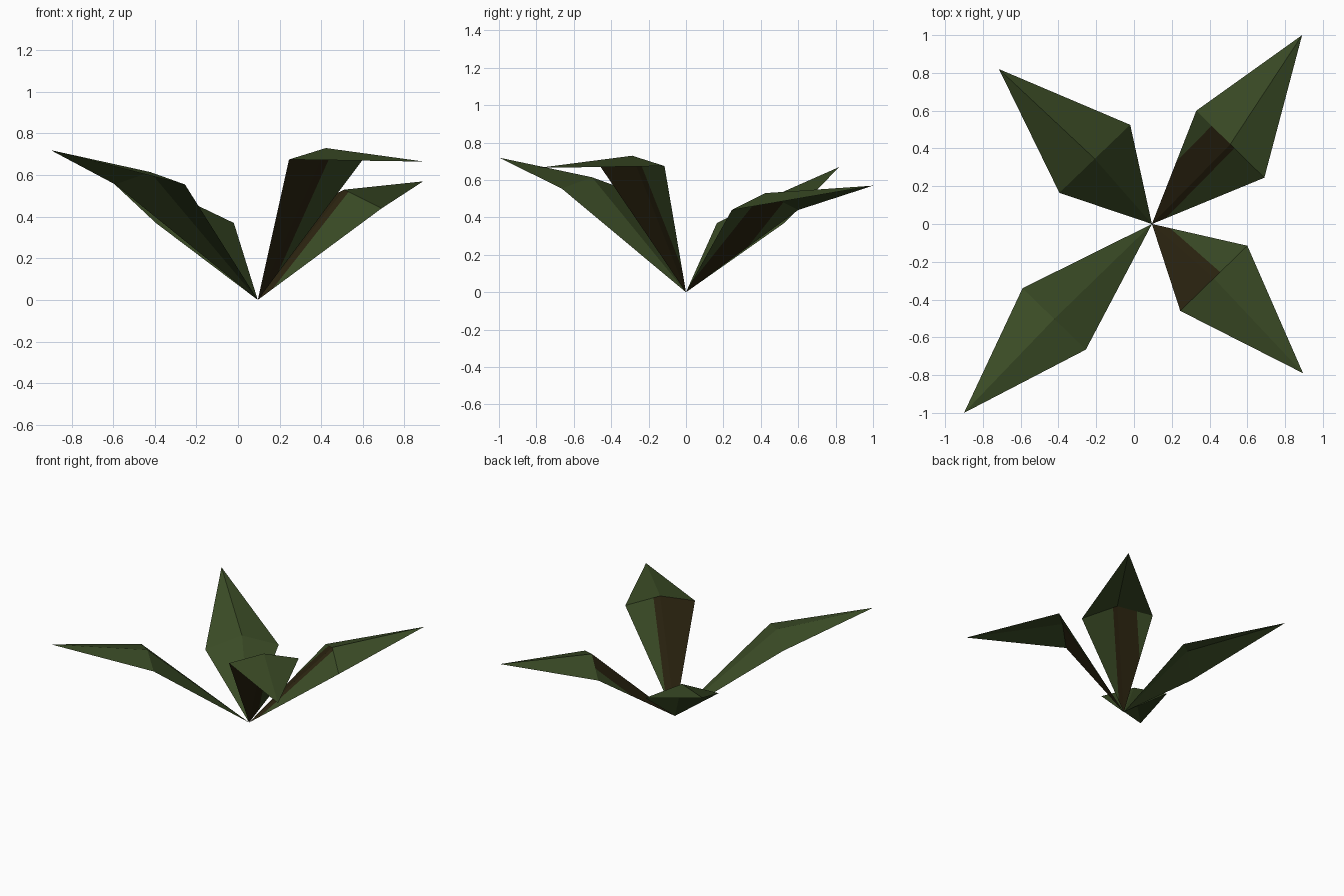
import bpy, bmesh
from mathutils import Vector

if "Cube" in bpy.data.objects:
    bpy.data.objects.remove(bpy.data.objects["Cube"])


def material(name, rgb):
    m = bpy.data.materials.new(name)
    m.diffuse_color = (*rgb, 1)
    m.use_nodes = True
    m.node_tree.nodes["Principled BSDF"].inputs["Base Color"].default_value = m.diffuse_color
    return m


GREEN = material("leaf_green", (0.043, 0.071, 0.019))
BROWN = material("stem_brown", (0.024, 0.017, 0.005))
ROOT = Vector((0.095, 0, 0))


def leaf(name, tip, side_a, side_b, ridge_z, stripe=None):
    """Folded diamond leaf; stripe = brown band limits (-1 at side_a, 1 at side_b)."""
    tip, a, b = Vector(tip), Vector(side_a), Vector(side_b)
    mid = (a + b) / 2
    mid.z = ridge_z
    bm = bmesh.new()
    r, t, va, vb, c = [bm.verts.new(p) for p in (ROOT, tip, a, b, mid)]
    lower = [bm.faces.new(f) for f in ((r, c, va), (r, vb, c))]
    for f in ((va, c, t), (c, vb, t)):
        bm.faces.new(f)
    bm.normal_update()
    for f in bm.faces:
        if f.normal.z < 0:
            f.normal_flip()

    # Brown band along the ridge of the lower half
    if stripe:
        across = (mid - ROOT).cross(Vector((0, 0, 1))).normalized()
        if across.dot(b - a) < 0:
            across.negate()
        half = across.dot(b - a) / 2
        tag = bm.faces.layers.int.new("lower")
        lower = [f for f in bm.faces if r in f.verts]
        for f in lower:
            f[tag] = 1
        for s in stripe:
            if abs(s) < 1:
                low = [f for f in bm.faces if f[tag]]
                geom = set(low) | {e for f in low for e in f.edges} | {v for f in low for v in f.verts}
                bmesh.ops.bisect_plane(bm, geom=list(geom), dist=1e-5,
                                       plane_co=ROOT + across * half * s, plane_no=across)
        for f in bm.faces:
            w = across.dot(f.calc_center_median() - ROOT) / half
            if f[tag] and stripe[0] < w < stripe[1]:
                f.material_index = 1

    me = bpy.data.meshes.new(name)
    bm.to_mesh(me)
    bm.free()
    me.materials.append(GREEN)
    me.materials.append(BROWN)
    bpy.context.collection.objects.link(bpy.data.objects.new(name, me))


# Four leaves fanning out from one root point
leaf("back_right_leaf", (0.89, 1.0, 0.57), (0.33, 0.60, 0.44), (0.69, 0.245, 0.44), 0.53, (-0.55, 0.12))
leaf("front_right_leaf", (0.895, -0.79, 0.665), (0.245, -0.46, 0.675), (0.60, -0.115, 0.675), 0.73, (-1.2, 0.19))
leaf("back_left_leaf", (-0.715, 0.82, 0.67), (-0.395, 0.165, 0.37), (-0.02, 0.525, 0.37), 0.46)
leaf("front_left_leaf", (-0.90, -1.0, 0.72), (-0.59, -0.34, 0.555), (-0.255, -0.665, 0.555), 0.615)
